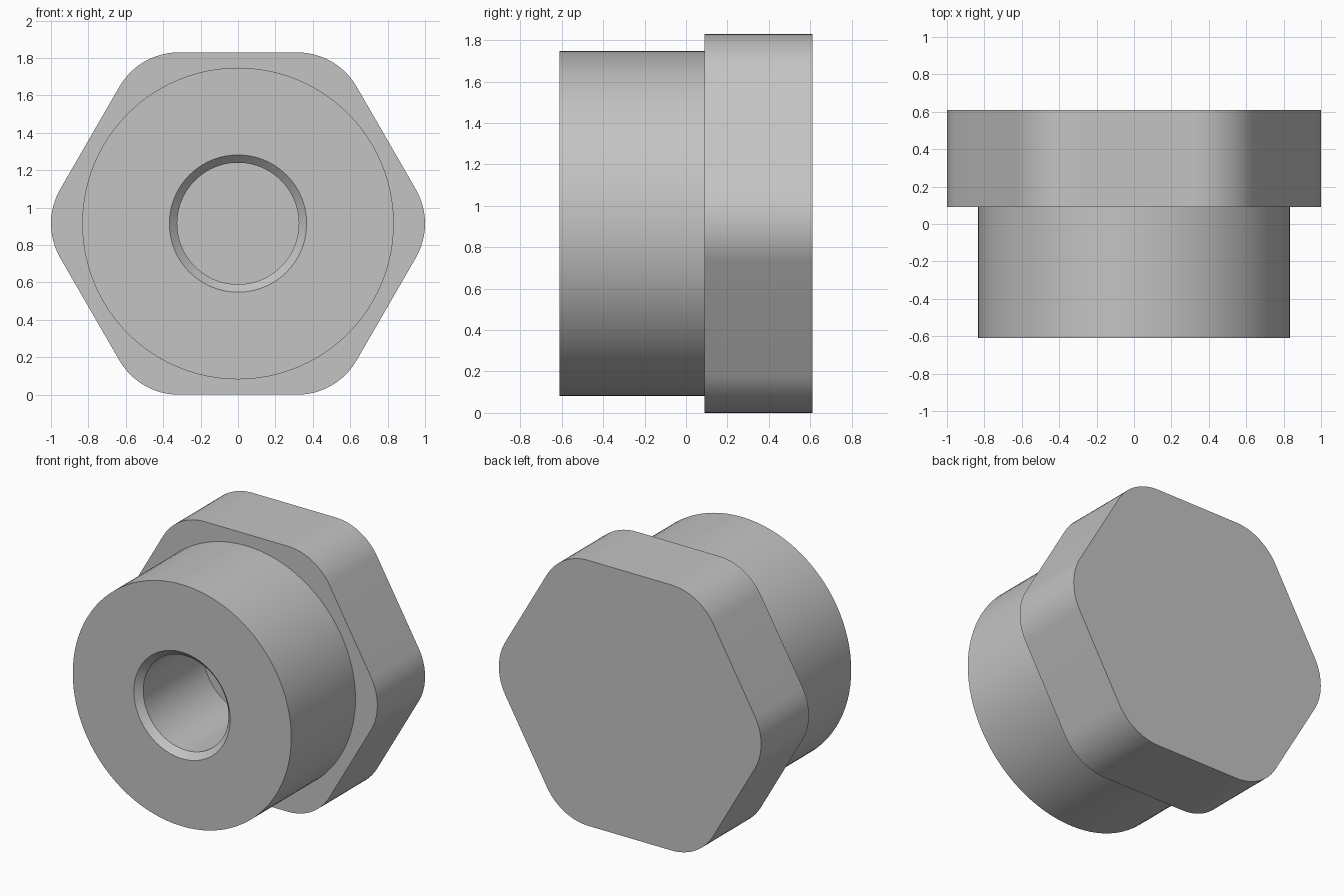
import bpy
import bmesh
from math import sin, cos, pi, radians

default = bpy.data.objects.get("Cube")
if default:
    bpy.data.objects.remove(default, do_unlink=True)

CENTRE_Z = 0.915      # height of the shared axis, also the hexagon apothem
FLANGE_Y = 0.09       # plane where the barrel meets the head
HALF_DEPTH = 0.61

grey = bpy.data.materials.new("plain grey")
grey.use_nodes = True
colour = (0.55, 0.55, 0.55, 1)
grey.diffuse_color = colour
grey.node_tree.nodes["Principled BSDF"].inputs["Base Color"].default_value = colour


def finish(bm, name):
    """Turn a bmesh into a smooth-shaded object with sharp edges kept."""
    bmesh.ops.recalc_face_normals(bm, faces=bm.faces)
    mesh = bpy.data.meshes.new(name)
    bm.to_mesh(mesh)
    bm.free()
    mesh.materials.append(grey)
    obj = bpy.data.objects.new(name, mesh)
    bpy.context.collection.objects.link(obj)
    obj.location.z = CENTRE_Z
    bpy.ops.object.select_all(action="DESELECT")
    obj.select_set(True)
    bpy.context.view_layer.objects.active = obj
    bpy.ops.object.shade_smooth_by_angle(angle=radians(30))
    return obj


def hex_head(name, apothem, corner_radius, y_front, y_back, steps=12):
    """Rounded hexagon extruded along y."""
    bm = bmesh.new()
    centre = (apothem - corner_radius) / cos(pi / 6)
    outline = []
    for k in range(6):
        corner = k * pi / 3
        for i in range(steps + 1):
            a = corner + (i / steps - 0.5) * pi / 3
            x = centre * cos(corner) + corner_radius * cos(a)
            z = centre * sin(corner) + corner_radius * sin(a)
            outline.append(bm.verts.new((x, y_front, z)))
    face = bm.faces.new(outline)
    extruded = bmesh.ops.extrude_face_region(bm, geom=[face], use_keep_orig=True)
    moved = [v for v in extruded["geom"] if isinstance(v, bmesh.types.BMVert)]
    bmesh.ops.translate(bm, verts=moved, vec=(0, y_back - y_front, 0))
    return finish(bm, name)


def turned_ring(name, profile, segments=96):
    """Closed (radius, y) profile turned around the y axis."""
    bm = bmesh.new()
    rings = []
    for radius, y in profile:
        angles = [2 * pi * i / segments for i in range(segments)]
        rings.append([bm.verts.new((radius * cos(a), y, radius * sin(a))) for a in angles])
    for k, ring in enumerate(rings):
        nxt = rings[(k + 1) % len(rings)]
        for i in range(segments):
            j = (i + 1) % segments
            bm.faces.new((ring[i], ring[j], nxt[j], nxt[i]))
    return finish(bm, name)


# Hexagonal head; its front face also closes the blind bore
hex_head("hex_head", CENTRE_Z, 0.366, FLANGE_Y, HALF_DEPTH)

# Barrel with chamfered bore, seated slightly into the head
seat = FLANGE_Y + 0.01
turned_ring("barrel", [
    (0.833, seat), (0.833, -HALF_DEPTH),
    (0.367, -HALF_DEPTH), (0.325, -HALF_DEPTH + 0.042),
    (0.325, seat),
])
